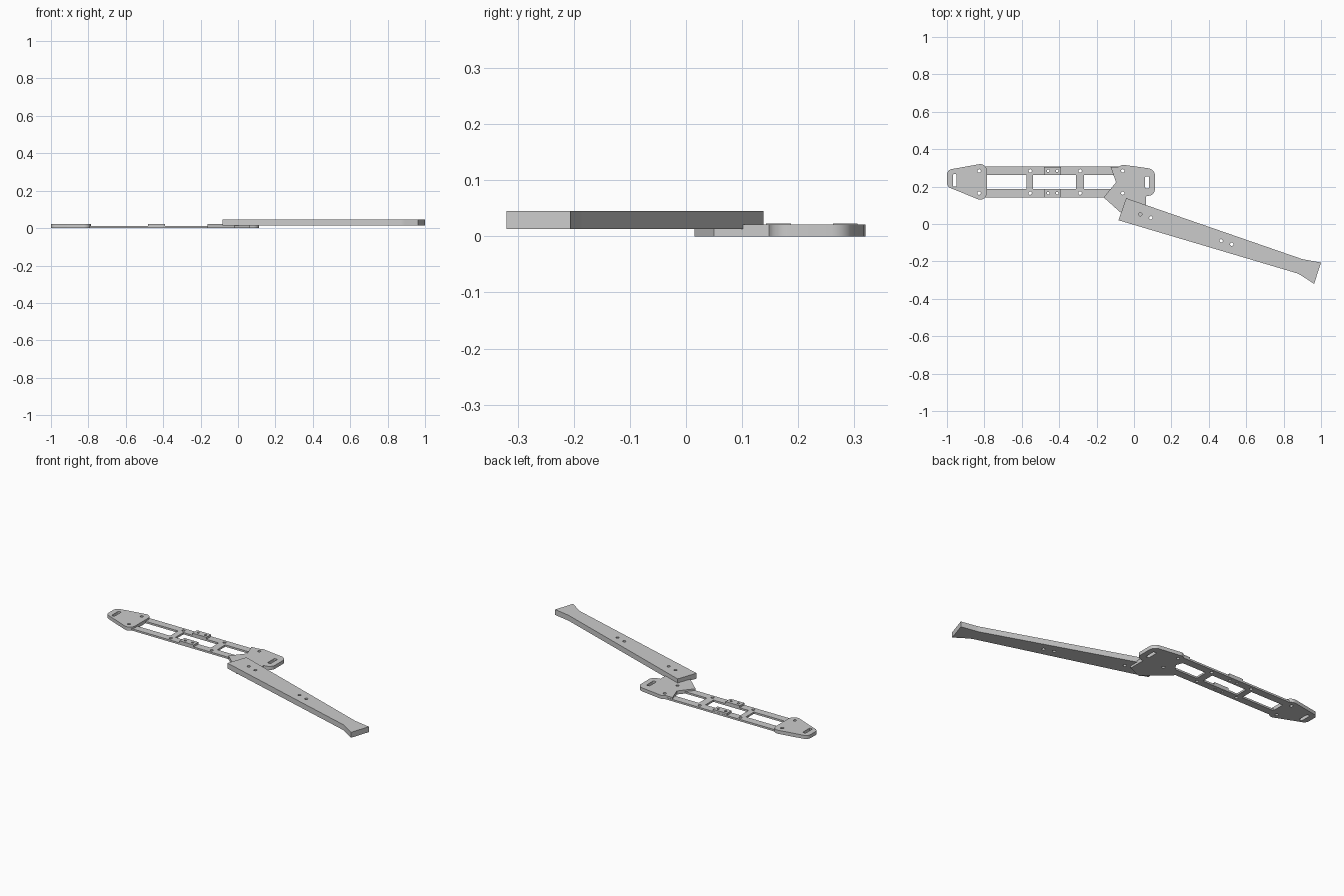
import bpy, bmesh, math
from mathutils import Vector

cube = bpy.data.objects.get("Cube")
if cube:
    bpy.data.objects.remove(cube, do_unlink=True)

grey = bpy.data.materials.new("plain_grey")
grey.use_nodes = True
colour = (0.6, 0.6, 0.6, 1)
grey.diffuse_color = colour
grey.node_tree.nodes["Principled BSDF"].inputs["Base Color"].default_value = colour


def rounded(corners, steps=8):
    """Outline from (x, y, radius) corners, each fillet drawn as an arc."""
    out = []
    for i, (x, y, r) in enumerate(corners):
        p = Vector((x, y))
        if r == 0:
            out.append(p)
            continue
        a = (Vector(corners[i - 1][:2]) - p).normalized()
        b = (Vector(corners[(i + 1) % len(corners)][:2]) - p).normalized()
        half = a.angle(b) / 2
        centre = p + (a + b).normalized() * r / math.sin(half)
        start = p + a * r / math.tan(half) - centre
        end = p + b * r / math.tan(half) - centre
        turn = start.angle_signed(end)
        for k in range(steps + 1):
            t = -turn * k / steps
            c, s = math.cos(t), math.sin(t)
            out.append(centre + Vector((start.x * c - start.y * s, start.x * s + start.y * c)))
    return out


def box(x0, x1, y0, y1, r=0):
    return rounded([(x0, y0, r), (x1, y0, r), (x1, y1, r), (x0, y1, r)])


def hole(x, y, r=0.009, n=20):
    return [Vector((x + r * math.cos(math.tau * k / n), y + r * math.sin(math.tau * k / n)))
            for k in range(n)]


def plate(name, z0, z1, outline, cutouts=()):
    """Flat plate with through openings, extruded from z0 to z1."""
    curve = bpy.data.curves.new(name, "CURVE")
    curve.dimensions = "2D"
    curve.fill_mode = "BOTH"
    curve.extrude = (z1 - z0) / 2
    for loop in (outline, *cutouts):
        spline = curve.splines.new("POLY")
        spline.points.add(len(loop) - 1)
        for point, p in zip(spline.points, loop):
            point.co = (p.x, p.y, 0, 1)
        spline.use_cyclic_u = True
    temp = bpy.data.objects.new(name + "_outline", curve)
    bpy.context.collection.objects.link(temp)
    bpy.context.view_layer.update()
    mesh = bpy.data.meshes.new_from_object(
        temp.evaluated_get(bpy.context.evaluated_depsgraph_get()))
    bpy.data.objects.remove(temp, do_unlink=True)
    bm = bmesh.new()
    bm.from_mesh(mesh)
    bmesh.ops.remove_doubles(bm, verts=bm.verts, dist=1e-5)
    bmesh.ops.recalc_face_normals(bm, faces=bm.faces)
    bmesh.ops.translate(bm, verts=bm.verts, vec=(0, 0, (z0 + z1) / 2))
    bm.to_mesh(mesh)
    bm.free()
    mesh.name = name
    mesh.materials.clear()
    mesh.materials.append(grey)
    obj = bpy.data.objects.new(name, mesh)
    bpy.context.collection.objects.link(obj)
    bpy.ops.object.select_all(action="DESELECT")
    obj.select_set(True)
    bpy.context.view_layer.objects.active = obj
    bpy.ops.object.shade_smooth_by_angle(angle=math.radians(30))
    return obj


ROWS = (0.284, 0.165)   # hole rows along the two rails
THICK = 0.021

# Ladder frame: two rails and two crossbars left between three windows
windows = [box(a, b, 0.187, 0.262)
           for a, b in ((-0.795, -0.575), (-0.54, -0.31), (-0.267, -0.09))]
rail_holes = [hole(x, y) for x in (-0.555, -0.288) for y in ROWS]
pad_holes = [hole(x, y, 0.007) for x in (-0.459, -0.411) for y in ROWS]
plate("ladder_frame", 0, 0.011, box(-0.805, -0.08, 0.143, 0.307),
      windows + rail_holes + pad_holes)

# Small raised pads on the rails
for name, y in zip(("back_pad", "front_pad"), ROWS):
    plate(name, 0.011, 0.023, box(-0.482, -0.39, y - 0.022, y + 0.022),
          [hole(x, y, 0.007) for x in (-0.459, -0.411)])

# Tapered end plate with a slot
plate("right_end_plate", 0, THICK,
      rounded([(-1, 0.289, 0.03), (-0.787, 0.327, 0.035),
               (-0.787, 0.113, 0.035), (-1, 0.2, 0.03)]),
      [box(-0.968, -0.949, 0.2, 0.267, 0.005)] + [hole(-0.828, y) for y in ROWS])

# Joint plate carrying the arm
plate("joint_plate", 0, THICK,
      rounded([(-0.125, 0.305, 0), (-0.085, 0.305, 0), (-0.06, 0.317, 0.02),
               (0.112, 0.293, 0.04), (0.112, 0.157, 0.035), (0.064, 0.148, 0),
               (0.064, 0.05, 0), (-0.02, 0.015, 0), (-0.162, 0.142, 0),
               (-0.096, 0.223, 0)]),
      [box(0.06, 0.08, 0.19, 0.255, 0.005)] + [hole(-0.06, y) for y in ROWS])

# Long tapered arm with a flared tip
plate("long_arm", 0.013, 0.045,
      rounded([(-0.083, 0.02, 0), (-0.042, 0.138, 0), (0.9, -0.188, 0.15),
               (1.0, -0.206, 0), (0.963, -0.32, 0), (0.88, -0.266, 0.1)]),
      [hole(x, y) for x, y in ((0.033, 0.052), (0.09, 0.033), (0.466, -0.09), (0.523, -0.108))])
